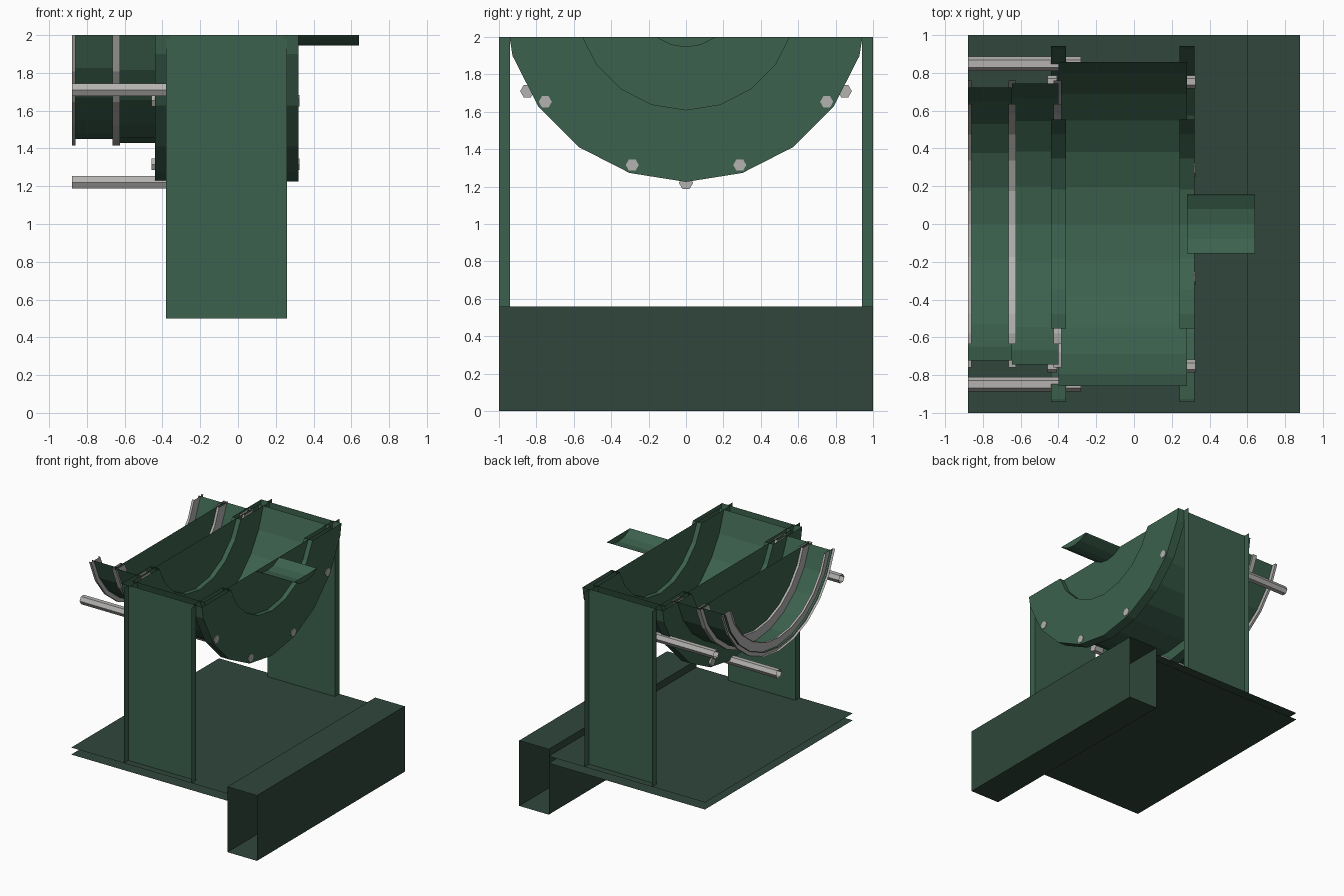
import bpy, bmesh, math
from mathutils import Vector

if "Cube" in bpy.data.objects:
    bpy.data.objects.remove(bpy.data.objects["Cube"])

AXIS_Z = 2.2   # machine axis height; the model is cut open at z = 2
CUT_Z = 2.0


def material(name, rgb):
    m = bpy.data.materials.new(name)
    m.diffuse_color = (*rgb, 1)
    m.use_nodes = True
    m.node_tree.nodes["Principled BSDF"].inputs["Base Color"].default_value = m.diffuse_color
    return m


GREEN = material("green_paint", (0.045, 0.12, 0.075))
DARK = material("dark_green_paint", (0.029, 0.062, 0.043))
STEEL = material("steel", (0.46, 0.45, 0.44))


def finish(name, bm, mat):
    bmesh.ops.recalc_face_normals(bm, faces=bm.faces)
    me = bpy.data.meshes.new(name)
    bm.to_mesh(me)
    bm.free()
    me.materials.append(mat)
    ob = bpy.data.objects.new(name, me)
    bpy.context.collection.objects.link(ob)
    return ob


def lathe(name, profile, n, mat, centre=(0, AXIS_Z), start=0.0, closed=False):
    """Turn an (x, radius) profile about an x-parallel axis, cut off above CUT_Z."""
    bm = bmesh.new()
    rings = []
    for x, r in profile:
        ring = []
        for i in range(n):
            a = start + 2 * math.pi * i / n
            ring.append(bm.verts.new((x, centre[0] + r * math.sin(a), centre[1] - r * math.cos(a))))
        rings.append(ring)
    pairs = list(zip(rings, rings[1:]))
    if closed:
        pairs.append((rings[-1], rings[0]))
    for p, q in pairs:
        for i in range(n):
            j = (i + 1) % n
            bm.faces.new((p[i], p[j], q[j], q[i]))
    bmesh.ops.remove_doubles(bm, verts=bm.verts, dist=1e-5)
    bmesh.ops.recalc_face_normals(bm, faces=bm.faces)
    bmesh.ops.bisect_plane(bm, geom=bm.verts[:] + bm.edges[:] + bm.faces[:],
                           plane_co=Vector((0, 0, CUT_Z)), plane_no=Vector((0, 0, 1)),
                           clear_outer=True)
    return finish(name, bm, mat)


def sheets(name, quads, mat):
    """Thin sheet-metal panels, each given by four corners."""
    bm = bmesh.new()
    for quad in quads:
        bm.faces.new([bm.verts.new(c) for c in quad])
    bmesh.ops.remove_doubles(bm, verts=bm.verts, dist=1e-5)
    return finish(name, bm, mat)


def strip(path, y0, y1):
    """Panels along an (x, z) path, extruded in y."""
    return [((a[0], y0, a[1]), (b[0], y0, b[1]), (b[0], y1, b[1]), (a[0], y1, a[1]))
            for a, b in zip(path, path[1:])]


def square_ring(x0, x1, r0, r1):
    return [(x0, r1), (x1, r1), (x1, r0), (x0, r0)]


# Base plate (two skins) and hollow cross beam, open at the cut ends
sheets("base_plate", strip([(-0.88, 0.50), (0.60, 0.50)], -1, 1)
       + strip([(-0.88, 0.44), (0.60, 0.44)], -1, 1), DARK)
sheets("cross_beam", strip([(0.60, 0), (0.88, 0), (0.88, 0.56), (0.60, 0.56), (0.60, 0)], -1, 1), DARK)

# Channel legs: web on the inner side, flanges outward
for s, label in ((-1, "front"), (1, "back")):
    path = [(-0.38, s), (-0.38, s * 0.94), (0.26, s * 0.94), (0.26, s)]
    sheets(label + "_leg", [((a[0], a[1], 0.5), (b[0], b[1], 0.5), (b[0], b[1], CUT_Z), (a[0], a[1], CUT_Z))
                            for a, b in zip(path, path[1:])], GREEN)

# Main casing, end flanges and shaft
lathe("main_casing", [(-0.40, 0), (-0.40, 0.88), (0.28, 0.88), (0.28, 0)], 28, GREEN)
for x, label in ((-0.40, "left"), (0.28, "right")):
    lathe(label + "_flange", square_ring(x - 0.04, x + 0.04, 0.59, 0.975), 20, GREEN, closed=True)
lathe("shaft", [(0.28, 0.255), (0.64, 0.255), (0.64, 0)], 20, GREEN)

# Stepped end drums and their steel bands
lathe("outer_drum", [(-0.88, 0.75), (-0.645, 0.75), (-0.645, 0)], 24, GREEN)
lathe("inner_drum", [(-0.645, 0), (-0.645, 0.77), (-0.40, 0.77)], 24, GREEN)
lathe("end_band", square_ring(-0.88, -0.86, 0.67, 0.785)[0:4], 24, STEEL)
for i, x in enumerate((-0.645, -0.405)):
    lathe(f"drum_band_{i + 1}", square_ring(x - 0.02, x + 0.02, 0.67, 0.785), 24, STEEL, closed=True)


def around(deg, r):
    a = math.radians(deg)
    return (r * math.sin(a), AXIS_Z - r * math.cos(a))


# Flange bolts on both outer faces
for x0, x1, label in ((-0.457, -0.407, "left"), (0.275, 0.325, "right")):
    for deg in (-54, -18, 18, 54):
        lathe(f"{label}_bolt", [(x0, 0), (x0, 0.035), (x1, 0.035), (x1, 0)], 6, STEEL,
              around(deg, 0.93), math.pi / 6)

# Long tie rods, open at the cut end
for deg in (-60, 0, 60):
    lathe("tie_rod", [(-0.88, 0.038), (-0.28, 0.038), (-0.28, 0)], 6, STEEL,
          around(deg, 0.98), math.pi / 6)
